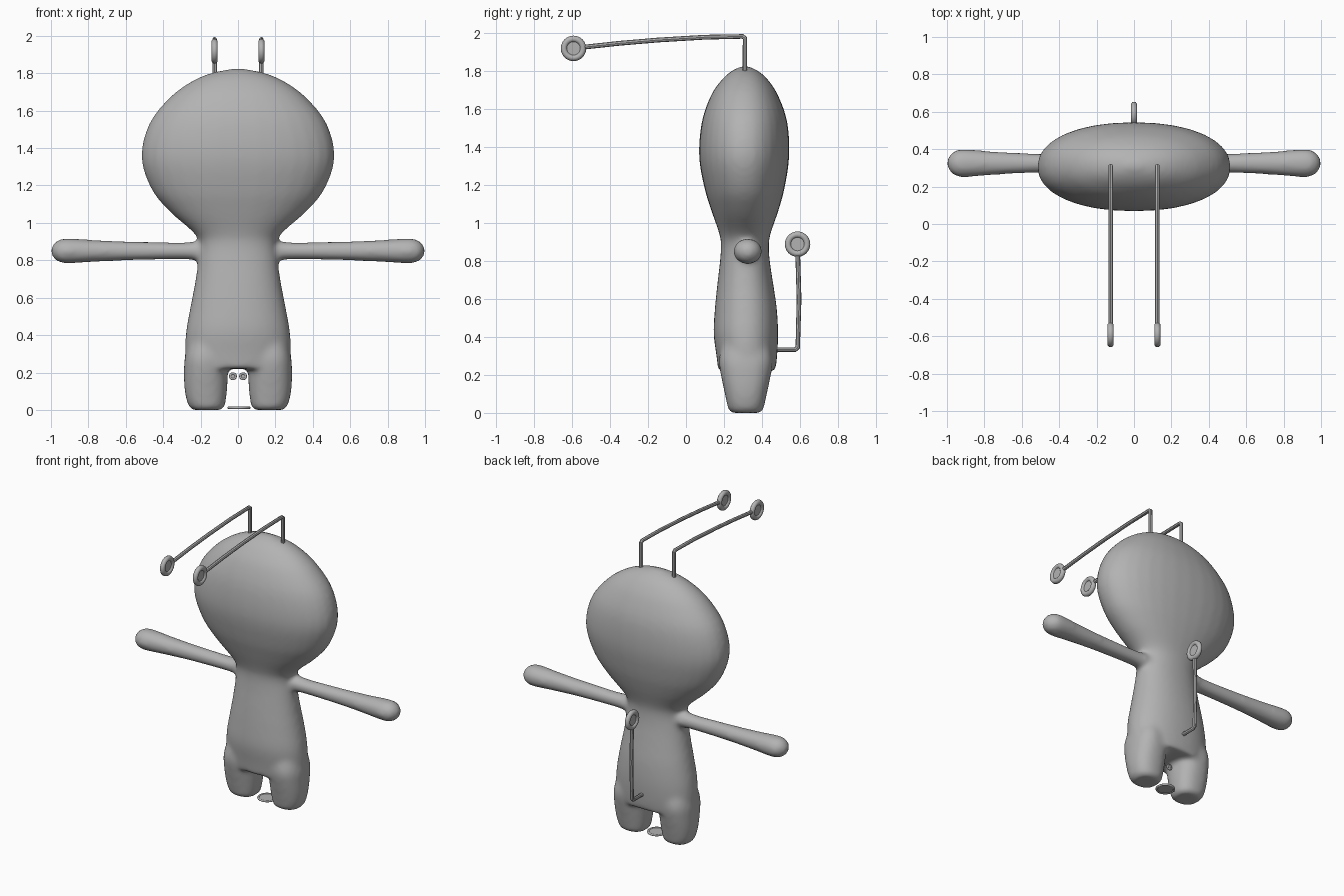
import bpy, bmesh, math
from mathutils import Vector

cube = bpy.data.objects.get("Cube")
if cube:
    bpy.data.objects.remove(cube, do_unlink=True)

grey = bpy.data.materials.new("plain grey")
grey.use_nodes = True
COLOR = (0.45, 0.45, 0.45, 1)
grey.diffuse_color = COLOR
grey.node_tree.nodes["Principled BSDF"].inputs["Base Color"].default_value = COLOR


def spline(rows, steps=4):
    """Catmull-Rom interpolation through the section rows."""
    out = []
    for i in range(len(rows) - 1):
        a, b = rows[max(i - 1, 0)], rows[i]
        c, d = rows[i + 1], rows[min(i + 2, len(rows) - 1)]
        for s in range(steps):
            t = s / steps
            out.append([q + t / 2 * (r - p + t * (2*p - 5*q + 4*r - w + t * (3*(q - r) + w - p)))
                        for p, q, r, w in zip(a, b, c, d)])
    return out + [list(rows[-1])]


def loft(bm, rows, place, power=1.0, sides=32):
    """Closed loft of rounded sections; place maps (position, u, v, row) to a point."""
    rings = []
    for row in spline(rows):
        ring = []
        for k in range(sides):
            a = 2 * math.pi * k / sides
            u = math.copysign(abs(math.cos(a)) ** power, math.cos(a))
            v = math.copysign(abs(math.sin(a)) ** power, math.sin(a))
            ring.append(bm.verts.new(place(u, v, row)))
        rings.append(ring)
    for lo, hi in zip(rings, rings[1:]):
        for k in range(sides):
            n = (k + 1) % sides
            bm.faces.new((lo[k], lo[n], hi[n], hi[k]))
    bm.faces.new(rings[0][::-1])
    bm.faces.new(rings[-1])


# Body: head and torso, legs and arms fused into one soft skin
bm = bmesh.new()
# rows: z, half width, centre y, half depth
trunk = [(.22, .27, .32, .15), (.30, .283, .32, .16), (.42, .278, .315, .17),
         (.55, .255, .315, .163), (.68, .23, .312, .147), (.80, .213, .31, .131),
         (.89, .207, .31, .126), (.95, .24, .31, .137), (1.06, .365, .31, .175),
         (1.18, .463, .308, .21), (1.35, .517, .306, .237), (1.53, .475, .308, .225),
         (1.67, .365, .308, .177), (1.755, .25, .31, .12), (1.80, .145, .31, .068),
         (1.825, .03, .31, .015)]
loft(bm, trunk, lambda u, v, r: (r[1] * u, r[2] + r[3] * v, r[0]), 0.92)
# rows: z, centre x, half width, half depth
leg = [(0, .165, .075, .075), (.012, .166, .092, .09), (.05, .17, .105, .1),
       (.12, .172, .115, .115), (.2, .172, .117, .132), (.28, .17, .115, .142),
       (.38, .16, .1, .12)]
# rows: x, half depth, half height
arm = [(.1, .06, .055), (.2, .056, .052), (.3, .05, .046), (.55, .053, .05),
       (.75, .063, .058), (.88, .074, .066), (.94, .073, .065), (.98, .05, .046),
       (1.0, .015, .015)]
for side in (-1, 1):
    loft(bm, leg, lambda u, v, r: (side * (r[1] + r[2] * u), .315 + r[3] * v, r[0]), 0.85)
    loft(bm, arm, lambda u, v, r: (side * r[0], .325 + r[1] * u, .85 + r[2] * v))
bmesh.ops.recalc_face_normals(bm, faces=bm.faces)
mesh = bpy.data.meshes.new("body")
bm.to_mesh(mesh)
bm.free()
mesh.materials.append(grey)
body = bpy.data.objects.new("body", mesh)
bpy.context.collection.objects.link(body)
skin = body.modifiers.new("fuse", 'REMESH')
skin.mode = 'VOXEL'
skin.voxel_size = 0.014
skin.use_smooth_shade = True
soft = body.modifiers.new("soften", 'SMOOTH')
soft.factor = 0.5
soft.iterations = 12


def finish(name):
    ob = bpy.context.object
    ob.name = name
    ob.data.materials.clear()
    ob.data.materials.append(grey)
    bpy.ops.object.shade_smooth_by_angle(angle=math.radians(40))
    return ob


def rod(name, points, radius=0.0125):
    curve = bpy.data.curves.new(name, 'CURVE')
    curve.dimensions = '3D'
    curve.bevel_depth = radius
    curve.bevel_resolution = 2
    curve.use_fill_caps = True
    path = curve.splines.new('POLY')
    path.points.add(len(points) - 1)
    for p, co in zip(path.points, points):
        p.co = (*co, 1)
    ob = bpy.data.objects.new(name, curve)
    bpy.context.collection.objects.link(ob)
    bpy.ops.object.select_all(action='DESELECT')
    ob.select_set(True)
    bpy.context.view_layer.objects.active = ob
    bpy.ops.object.convert(target='MESH')
    finish(name)


def dish(name, centre, radius, rim, turn=(0, 0, 0)):
    """Round plate with a raised rim."""
    bpy.ops.mesh.primitive_torus_add(major_radius=radius - rim, minor_radius=rim, major_segments=24,
                                     minor_segments=10, location=centre, rotation=turn)
    finish(name + "_rim")
    bpy.ops.mesh.primitive_cylinder_add(vertices=24, radius=radius - rim, depth=rim * 0.8,
                                        location=centre, rotation=turn)
    finish(name + "_plate")


# Antennae with round tips
SIDEWAYS = (0, math.pi / 2, 0)
for side, label in ((1, "left"), (-1, "right")):
    x = side * 0.125
    rod(label + "_antenna", [(x, .31, 1.74), (x, .31, 1.972), (x, .298, 1.981), (x, .1, 1.977),
                             (x, -.15, 1.962), (x, -.35, 1.945), (x, -.535, 1.925)])
    dish(label + "_antenna_tip", (x, -.592, 1.918), .067, .017, SIDEWAYS)

# Tail with round tip
rod("tail", [(0, .4, .333), (0, .575, .333), (0, .588, .345), (0, .595, .6), (0, .588, .83)])
dish("tail_tip", (0, .587, .888), .067, .017, SIDEWAYS)

# Small loose buttons between the legs
dish("floor_button", (0.005, .31, .012), .062, .007)
for side, label in ((1, "left"), (-1, "right")):
    dish(label + "_small_button", (side * .027, .31, .18), .021, .006, (math.pi / 2, 0, 0))
